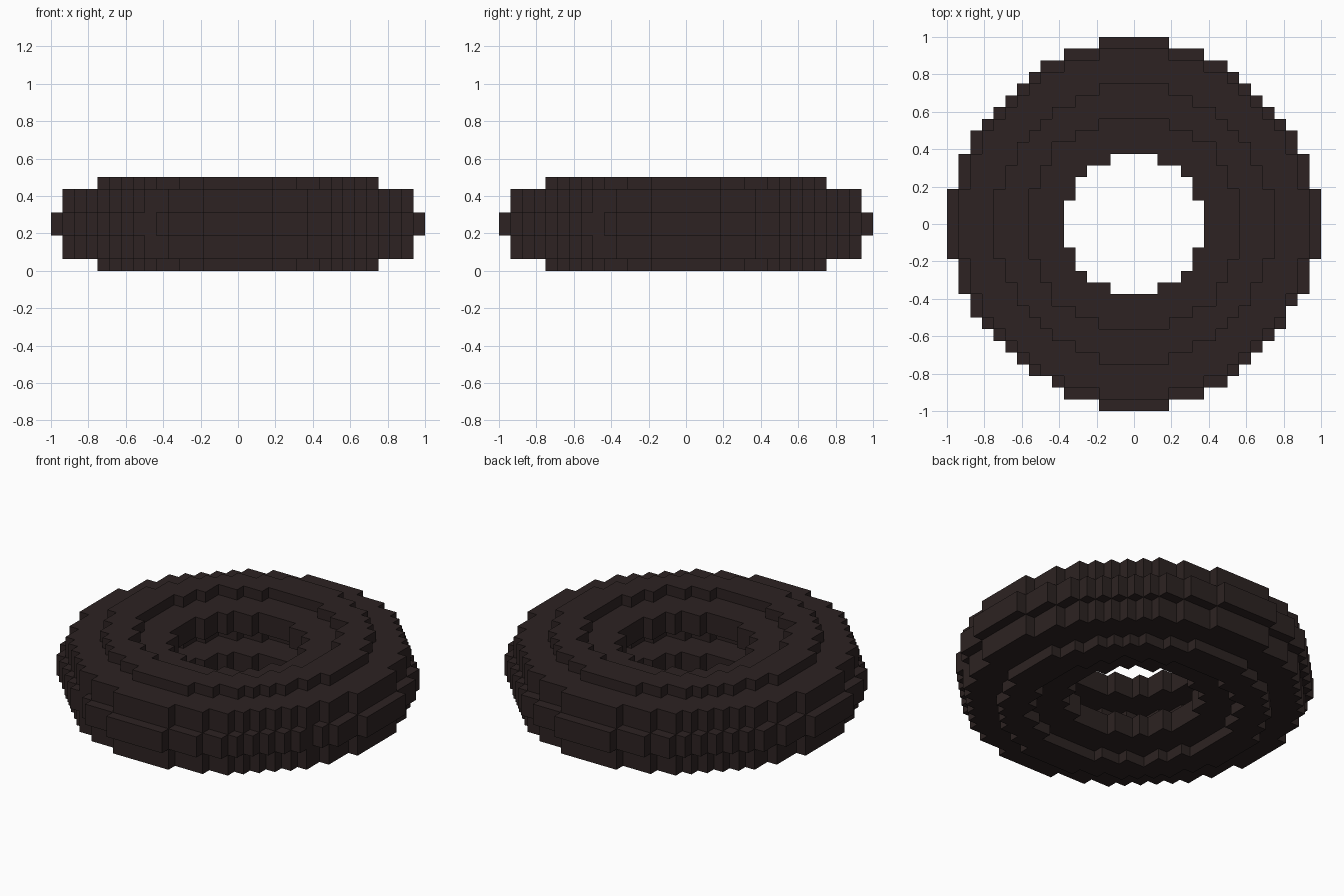
import bpy
import bmesh
from mathutils import Vector

if "Cube" in bpy.data.objects:
    bpy.data.objects.remove(bpy.data.objects["Cube"])

V = 0.0625  # block size

# Stepped circles: half-width in blocks of each row, from the middle outwards
R16 = [16, 16, 16, 15, 15, 15, 14, 14, 13, 12, 11, 10, 9, 8, 6, 3]
R15 = [15, 15, 15, 14, 14, 14, 13, 13, 12, 11, 10, 9, 8, 6, 3]
R12 = [12, 12, 12, 11, 11, 10, 10, 9, 8, 7, 5, 3]
R9 = [9, 9, 9, 8, 8, 7, 7, 5, 3]
R6 = [6, 6, 5, 5, 4, 2]

rubber = bpy.data.materials.new("dark_rubber")
rubber.diffuse_color = (0.026, 0.0165, 0.016, 1)
rubber.use_nodes = True
rubber.node_tree.nodes["Principled BSDF"].inputs["Base Color"].default_value = rubber.diffuse_color


def disc(rows):
    cells = set()
    for j, w in enumerate(rows):
        for i in range(-w, w):
            cells |= {(i, j), (i, -1 - j)}
    return cells


def ring(outer, inner, layers):
    return {(i, j, k) for i, j in disc(outer) - disc(inner) for k in layers}


# Bands of the tyre, mirrored about its mid height
parts = {
    "tread": ring(R16, R9, (3, 4)),
    "upper_sidewall": ring(R15, R6, (5, 6)),
    "lower_sidewall": ring(R15, R6, (1, 2)),
    "upper_raised_ring": ring(R12, R9, (7,)),
    "lower_raised_ring": ring(R12, R9, (0,)),
}
# Two worn notches in the tread
for k in (3, 4):
    parts["tread"] -= {(-8, -14, k), (13, -8, k)}

solid = set().union(*parts.values())


def build(name, cells):
    """Make only the block faces that are exposed on the whole tyre."""
    bm = bmesh.new()
    for c in cells:
        for axis in range(3):
            for s in (-1, 1):
                near = list(c)
                near[axis] += s
                if tuple(near) in solid:
                    continue
                u, v = (axis + 1) % 3, (axis + 2) % 3
                quad = []
                for a, b in ((0, 0), (1, 0), (1, 1), (0, 1)):
                    p = Vector(c)
                    p[axis] += max(s, 0)
                    p[u] += a
                    p[v] += b
                    quad.append(bm.verts.new(p * V))
                bm.faces.new(quad if s > 0 else quad[::-1])
    bmesh.ops.remove_doubles(bm, verts=bm.verts, dist=0.001)
    mesh = bpy.data.meshes.new(name)
    bm.to_mesh(mesh)
    bm.free()
    mesh.materials.append(rubber)
    bpy.context.collection.objects.link(bpy.data.objects.new(name, mesh))


for name, cells in parts.items():
    build(name, cells)
